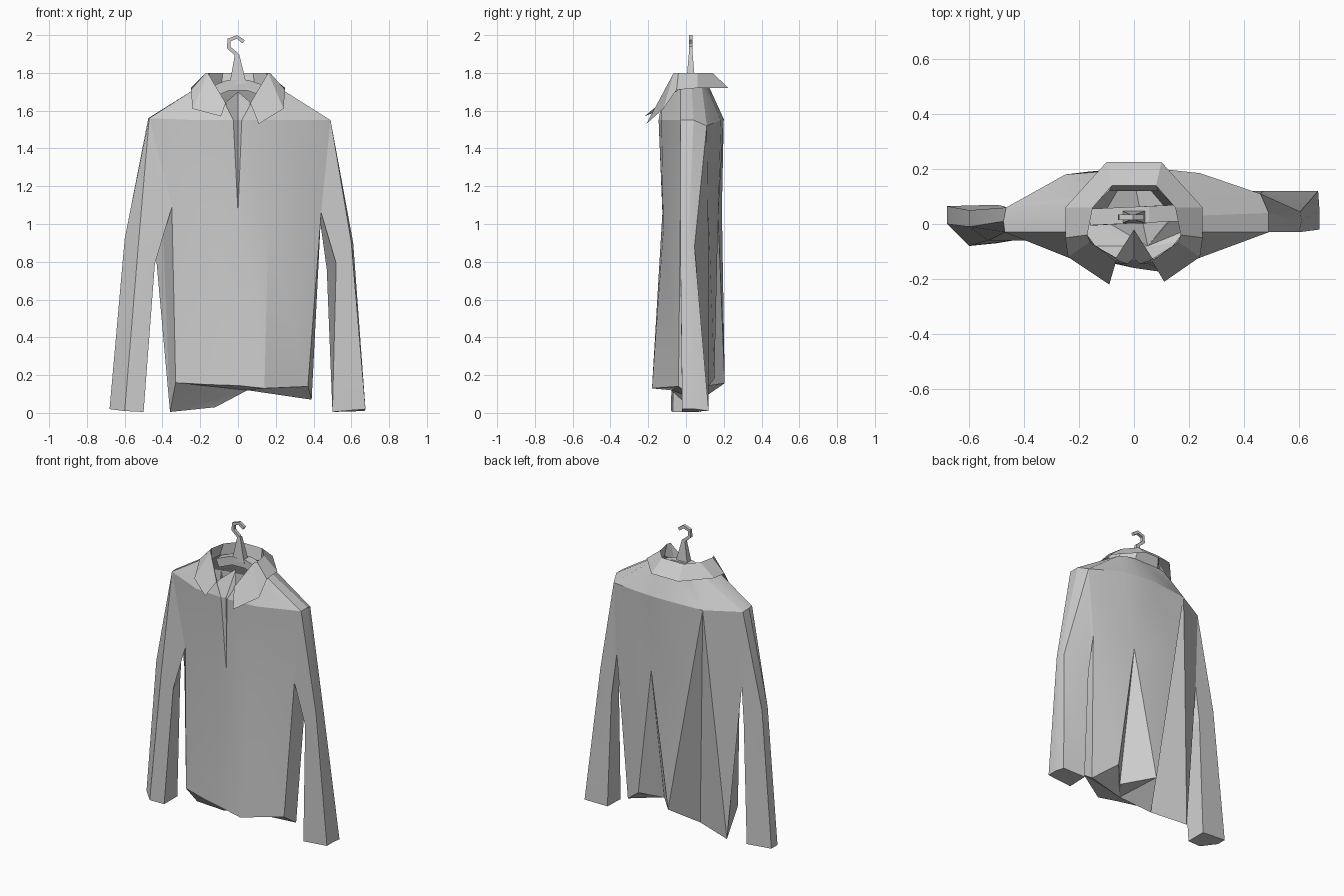
import bpy
import bmesh
from mathutils import Vector

if "Cube" in bpy.data.objects:
    bpy.data.objects.remove(bpy.data.objects["Cube"], do_unlink=True)

# Single plain cloth colour
GREY = (.6, .6, .6, 1)
cloth = bpy.data.materials.new("plain_grey")
cloth.use_nodes = True
cloth.diffuse_color = GREY
cloth.node_tree.nodes["Principled BSDF"].inputs["Base Color"].default_value = GREY


def loft(name, rings, closed=True, start_cap=False, end_cap=False, angle=.3):
    """Skin a list of equal-length rings; repeated points merge into folds."""
    bm = bmesh.new()
    rows = [[bm.verts.new(point) for point in ring] for ring in rings]
    count = len(rows[0])
    last = count if closed else count - 1
    for lower, upper in zip(rows, rows[1:]):
        for i in range(last):
            j = (i + 1) % count
            bm.faces.new((lower[i], lower[j], upper[j], upper[i]))
    if start_cap:
        bm.faces.new(rows[0])
    if end_cap:
        bm.faces.new(rows[-1])
    bmesh.ops.remove_doubles(bm, verts=bm.verts, dist=.0005)
    bmesh.ops.recalc_face_normals(bm, faces=bm.faces)
    mesh = bpy.data.meshes.new(name)
    bm.to_mesh(mesh)
    bm.free()
    mesh.materials.append(cloth)
    obj = bpy.data.objects.new(name, mesh)
    bpy.context.collection.objects.link(obj)
    bpy.ops.object.select_all(action="DESELECT")
    obj.select_set(True)
    bpy.context.view_layer.objects.active = obj
    bpy.ops.object.shade_smooth_by_angle(angle=angle)


def mirrored(points):
    """Continue a half row from the right side across to the left side."""
    return points + [(-x, y, z) for x, y, z in reversed(points)]


def bar(name, path, half_widths, half_depths):
    """Square-section bar following a path in the front plane."""
    path = [Vector(p) for p in path]
    rings = []
    for i, point in enumerate(path):
        along = path[min(i + 1, len(path) - 1)] - path[max(i - 1, 0)]
        side = along.cross(Vector((0, 1, 0))).normalized() * half_widths[i]
        deep = Vector((0, half_depths[i], 0))
        rings.append([point + side + deep, point + side - deep,
                      point - side - deep, point - side + deep])
    loft(name, rings, start_cap=True, end_cap=True)


# Back folds: ridges and valleys fan out from two pinch points
right_pinch = (-.25, .18, 1.55)
left_pinch = (.14, .17, 1.04)
middle_ridge = (-.01, .205, .157)
right_ridge = (-.36, .08, .005)
left_ridge = (.39, .06, .07)

# Torso rings, running from the front opening round by the right side and back
hem = [(0, -.16, .145), (-.16, -.125, .15), (-.33, -.08, .16), right_ridge, right_ridge,
       right_ridge, (-.12, .02, .03), middle_ridge, middle_ridge, (.14, .03, .13),
       (.25, .15, .18), left_ridge, left_ridge, (.37, -.04, .14), (.14, -.18, .13),
       (0, -.16, .145)]
armpit = [(0, -.125, 1.06), (-.17, -.115, 1.08), (-.35, -.06, 1.09), (-.4, 0, 1.06),
          (-.453, .055, 1.04), (-.285, .15, 1.06), (-.21, .13, 1.08), (-.17, .19, 1.08),
          left_pinch, left_pinch, left_pinch, (.43, .12, 1.05), (.435, .045, 1.055),
          (.44, -.03, 1.06), (.16, -.12, .97), (0, -.125, 1.06)]
shoulder = [(-.025, -.145, 1.55), (-.22, -.13, 1.55), (-.47, -.03, 1.56), (-.475, .01, 1.56),
            (-.465, .06, 1.55), right_pinch, right_pinch, right_pinch, (0, .2, 1.555),
            (.1, .2, 1.555), (.24, .185, 1.55), (.46, .11, 1.52), (.49, .04, 1.55),
            (.49, -.03, 1.55), (.22, -.13, 1.55), (.02, -.145, 1.55)]
neck = mirrored([(-.07, -.13, 1.64), (-.14, -.08, 1.68), (-.22, -.03, 1.72), (-.22, .03, 1.72),
                 (-.2, .085, 1.72), (-.15, .115, 1.72), (-.1, .125, 1.72), (-.04, .125, 1.72)])
loft("torso", [hem, armpit, shoulder, neck], closed=False)

# Underside that closes the folded hem
rim = hem[:-1]
loft("hem_underside", [rim, [(.05, -.08, .12)] * len(rim)])

# Shallow inward fold of the front opening, rising to the hanger
loft("front_opening", [
    [armpit[0], (0, -.124, 1.061), armpit[-1]],
    [shoulder[0], (0, -.125, 1.55), shoulder[-1]],
    [neck[0], (0, -.02, 1.7), neck[-1]],
], closed=False)


def sleeve(name, front, cap, back, elbow, cuff):
    """Five-sided sleeve from the armhole columns down to the cuff."""
    armhole = [shoulder[front], shoulder[cap], shoulder[back], armpit[back], armpit[front]]
    loft(name, [armhole, elbow, cuff], end_cap=True)


# Sleeves: outer front, outer middle, outer back, inner back, inner front
sleeve("right_sleeve", 2, 3, 4,
       [(-.53, -.06, .86), (-.6, -.01, .92), (-.6, .05, .92), (-.475, .065, .8), (-.44, -.06, .79)],
       [(-.6, -.08, .01), (-.68, 0, .02), (-.68, .065, .02), (-.5, .07, .005), (-.5, -.07, .005)])
sleeve("left_sleeve", 13, 12, 11,
       [(.6, -.03, .9), (.61, .01, .9), (.605, .045, .88), (.47, .12, .76), (.52, -.03, .79)],
       [(.675, -.02, .02), (.675, .05, .02), (.67, .12, .01), (.5, .12, .01), (.5, -.02, .005)])

# Folded collar: inner stand, top fold and outer fall, left point hanging lower
stand = mirrored([(-.06, -.13, 1.63), (-.14, -.08, 1.68), (-.18, -.03, 1.72),
                  (-.17, .05, 1.72), (-.09, .12, 1.72)])
fold = mirrored([(-.065, -.135, 1.64), (-.16, -.065, 1.8), (-.17, -.04, 1.8),
                 (-.15, .06, 1.8), (-.08, .14, 1.8)])
fall = mirrored([(-.09, -.22, 1.57), (-.24, -.12, 1.61), (-.25, -.05, 1.71),
                 (-.25, .06, 1.72), (-.1, .225, 1.72)])
fall[-1] = (.11, -.21, 1.53)
loft("collar", [stand, fold, fall], closed=False)

# Hanger: arms, tapered stem and bent hook
bar("hanger_arms",
    [(-.15, .025, 1.695), (-.05, .03, 1.735), (.05, .035, 1.735), (.15, .04, 1.7)],
    [.028] * 4, [.03] * 4)
bar("hanger_stem", [(0, .025, 1.74), (-.005, .025, 1.9)], [.045, .011], [.024, .01])
bar("hanger_hook",
    [(-.005, .025, 1.88), (-.01, .025, 1.9), (-.05, .025, 1.935), (-.047, .025, 1.975),
     (-.005, .025, 1.99), (.03, .025, 1.965)],
    [.01] * 6, [.01] * 6)
